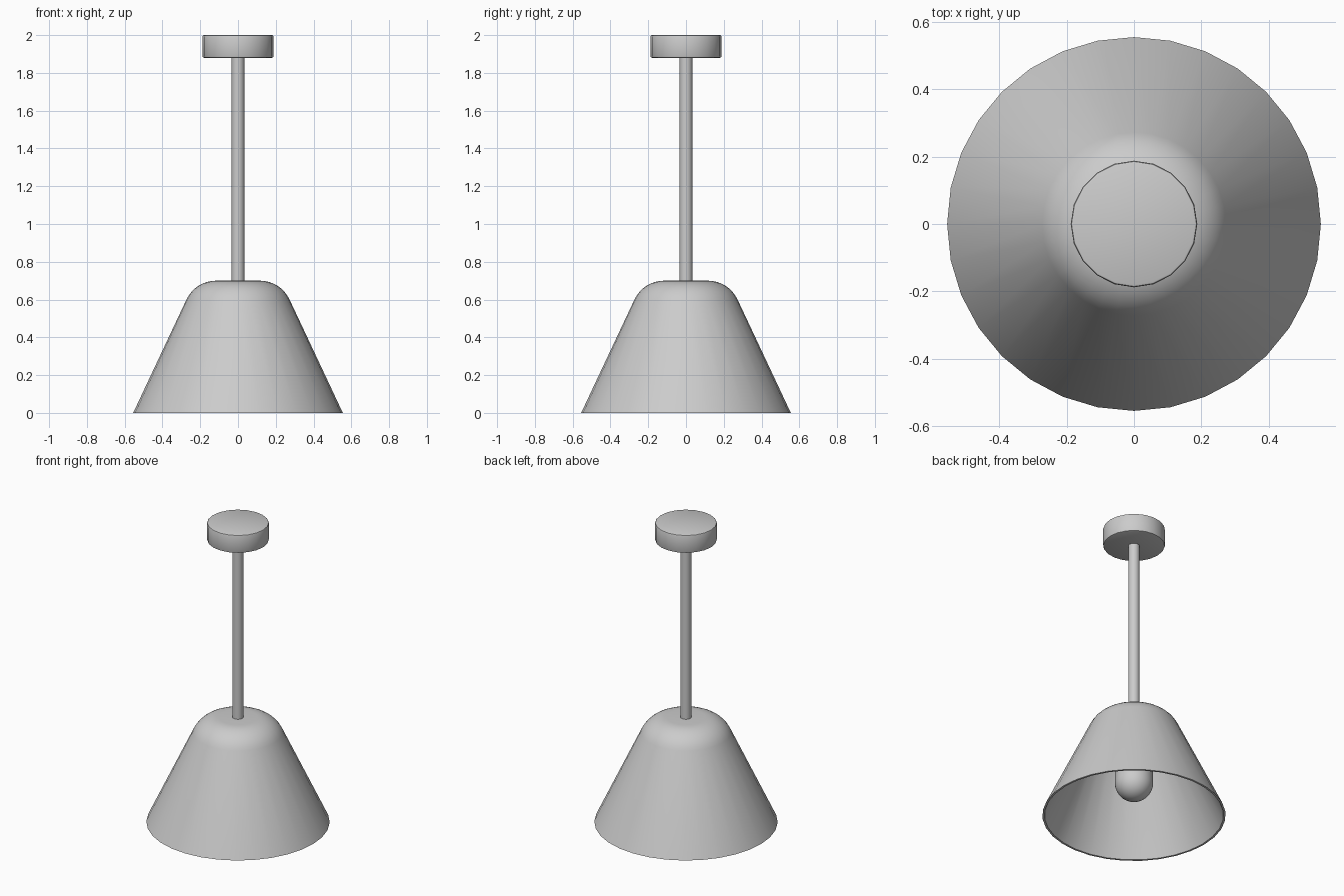
import bpy
import bmesh
import math
from mathutils import Vector

if "Cube" in bpy.data.objects:
    bpy.data.objects.remove(bpy.data.objects["Cube"], do_unlink=True)

GREY = (0.6, 0.6, 0.6, 1)
grey = bpy.data.materials.new("plain grey")
grey.use_nodes = True
grey.diffuse_color = GREY
grey.node_tree.nodes["Principled BSDF"].inputs["Base Color"].default_value = GREY


def arc(cx, cz, r, start, end, steps):
    """Points on an arc in the (radius, height) plane, angles in degrees."""
    angles = [math.radians(start + (end - start) * i / steps) for i in range(steps + 1)]
    return [(cx + r * math.cos(a), cz + r * math.sin(a)) for a in angles]


def lathe(name, profile, sides):
    """Spin a (radius, height) profile around the z axis."""
    bm = bmesh.new()
    verts = [bm.verts.new((r, 0, z)) for r, z in profile]
    edges = [bm.edges.new(pair) for pair in zip(verts, verts[1:])]
    bmesh.ops.spin(bm, geom=verts + edges, cent=(0, 0, 0), axis=(0, 0, 1),
                   angle=math.tau, steps=sides, use_merge=True)
    bmesh.ops.remove_doubles(bm, verts=bm.verts, dist=0.0005)
    bmesh.ops.recalc_face_normals(bm, faces=bm.faces)
    mesh = bpy.data.meshes.new(name)
    bm.to_mesh(mesh)
    bm.free()
    mesh.materials.append(grey)
    obj = bpy.data.objects.new(name, mesh)
    bpy.context.collection.objects.link(obj)
    bpy.ops.object.select_all(action='DESELECT')
    obj.select_set(True)
    bpy.context.view_layer.objects.active = obj
    bpy.ops.object.shade_smooth_by_angle(angle=math.radians(35))
    return obj


def shade_profile(rim, top, shoulder, fillet):
    """Cone wall rounded into a flat top, from the rim up to the axis."""
    corner = Vector((shoulder, top))
    wall = (Vector((rim, 0)) - corner).normalized()
    slope = math.degrees(math.atan2(-wall.y, wall.x))
    radius = fillet / math.tan(math.radians(slope / 2))
    curve = arc(shoulder - fillet, top - radius, radius, 90 - slope, 90, 8)
    return [(rim, 0)] + curve + [(0, top)]


# Thin-walled conical shade with a rounded shoulder
outer = shade_profile(0.555, 0.70, 0.226, 0.11)
inner = shade_profile(0.542, 0.688, 0.218, 0.105)
lathe("shade", outer[::-1] + inner, 32)

# Round-ended bulb hanging from the shade ceiling
lathe("bulb", arc(0, 0.225, 0.116, -90, 0, 8) + [(0.116, 0.69)], 32)

# Suspension rod
lathe("rod", [(0, 0.69), (0.034, 0.69), (0.034, 1.89), (0, 1.89)], 20)

# Ceiling canopy with softened edges
soft = 0.008
canopy = [(0, 1.88)]
canopy += arc(0.188 - soft, 1.88 + soft, soft, -90, 0, 2)
canopy += arc(0.188 - soft, 2.0 - soft, soft, 0, 90, 2)
canopy += [(0, 2.0)]
lathe("ceiling_canopy", canopy, 20)
